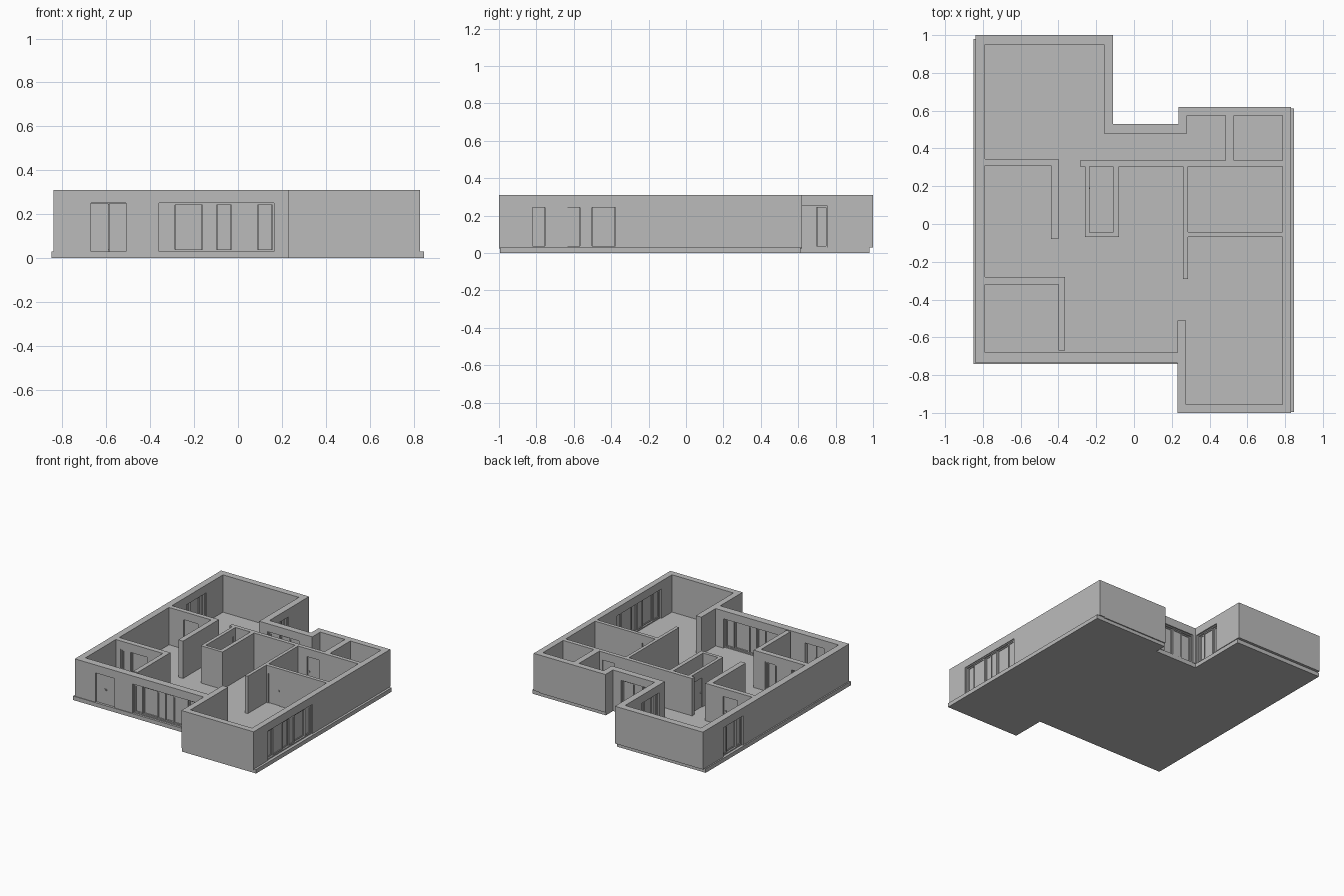
import bpy, bmesh

if "Cube" in bpy.data.objects:
    bpy.data.objects.remove(bpy.data.objects["Cube"])

TOP, FLOOR, HEAD = 0.31, 0.03, 0.25   # wall top, floor level, opening head

grey = bpy.data.materials.new("plaster_grey")
grey.diffuse_color = (0.5, 0.5, 0.5, 1)
grey.use_nodes = True
grey.node_tree.nodes["Principled BSDF"].inputs["Base Color"].default_value = grey.diffuse_color


def add_box(bm, axis, a0, a1, c0, c1, z0, z1):
    """Box running a0..a1 along the axis, c0..c1 across it."""
    def pt(a, c, z):
        return (a, c, z) if axis == 'x' else (c, a, z)
    v = [bm.verts.new(pt(a, c, z)) for z in (z0, z1)
         for a, c in ((a0, c0), (a1, c0), (a1, c1), (a0, c1))]
    for f in ((0, 1, 2, 3), (4, 5, 6, 7), (0, 1, 5, 4),
              (1, 2, 6, 5), (2, 3, 7, 6), (3, 0, 4, 7)):
        bm.faces.new([v[i] for i in f])


def finish(bm, name):
    bmesh.ops.recalc_face_normals(bm, faces=bm.faces)
    me = bpy.data.meshes.new(name)
    bm.to_mesh(me)
    bm.free()
    me.materials.append(grey)
    ob = bpy.data.objects.new(name, me)
    bpy.context.collection.objects.link(ob)
    return ob


def wall(name, axis, a0, a1, c0, c1, openings=(), base=FLOOR):
    """Straight wall with openings (start, end): piers plus lintels."""
    bm = bmesh.new()
    pos = a0
    for o0, o1 in openings:
        add_box(bm, axis, pos, o0, c0, c1, base, TOP)
        add_box(bm, axis, o0, o1, c0, c1, HEAD, TOP)
        if base < FLOOR:
            add_box(bm, axis, o0, o1, c0, c1, base, FLOOR)
        pos = o1
    add_box(bm, axis, pos, a1, c0, c1, base, TOP)
    finish(bm, name)


def ring(bm, axis, a0, a1, c0, c1, z0, z1, w):
    """Rectangular frame made of four bars."""
    add_box(bm, axis, a0, a0 + w, c0, c1, z0, z1)
    add_box(bm, axis, a1 - w, a1, c0, c1, z0, z1)
    add_box(bm, axis, a0 + w, a1 - w, c0, c1, z0, z0 + w)
    add_box(bm, axis, a0 + w, a1 - w, c0, c1, z1 - w, z1)


def window(name, axis, a0, a1, c, shares):
    """Outer frame and a row of framed, glazed panels, alternately stepped."""
    bm = bmesh.new()
    ring(bm, axis, a0, a1, c - 0.014, c + 0.014, FLOOR, HEAD, 0.008)
    pos, unit = a0 + 0.008, (a1 - a0 - 0.016) / sum(shares)
    for i, s in enumerate(shares):
        end = pos + s * unit
        d = c + (0.004 if i % 2 else -0.004)
        ring(bm, axis, pos + 0.001, end - 0.001, d - 0.006, d + 0.006,
             FLOOR + 0.008, HEAD - 0.008, 0.008)
        add_box(bm, axis, pos + 0.009, end - 0.009, d - 0.001, d + 0.001,
                FLOOR + 0.016, HEAD - 0.016)
        pos = end
    finish(bm, name)


def door(name, axis, a0, a1, c, handles, leaves=1):
    """Door leaves with small lever handles on both faces."""
    bm = bmesh.new()
    w = (a1 - a0) / leaves
    for i in range(leaves):
        add_box(bm, axis, a0 + i * w + 0.001, a0 + (i + 1) * w - 0.001,
                c - 0.007, c + 0.007, FLOOR, HEAD - 0.001)
    for h in handles:
        add_box(bm, axis, h - 0.004, h + 0.004, c - 0.013, c + 0.013, 0.135, 0.145)
    finish(bm, name)


# Floor slab: outline extruded up
bm = bmesh.new()
outline = [(-0.85, -0.74), (0.23, -0.74), (0.23, -0.995), (0.847, -0.995),
           (0.847, 0.612), (0.237, 0.612), (0.237, 0.525), (-0.115, 0.525),
           (-0.115, 0.98), (-0.85, 0.98)]
face = bm.faces.new([bm.verts.new((x, y, 0)) for x, y in outline])
ext = bmesh.ops.extrude_face_region(bm, geom=[face])
bmesh.ops.translate(bm, vec=(0, 0, FLOOR),
                    verts=[e for e in ext['geom'] if isinstance(e, bmesh.types.BMVert)])
finish(bm, "floor_slab")

# Outer walls
wall("front_wall", 'x', -0.84, 0.23, -0.735, -0.68, [(-0.67, -0.51), (-0.36, 0.165)], 0.004)
wall("front_wing_side_wall", 'y', -1.0, -0.51, 0.23, 0.275)
wall("front_wing_wall", 'x', 0.275, 0.83, -1.0, -0.955, base=0.025)
wall("right_wall", 'y', -0.955, 0.62, 0.785, 0.83, [(-0.83, -0.305)])
wall("back_right_wall", 'x', 0.235, 0.785, 0.575, 0.62, base=0.025)
wall("recess_right_wall", 'y', 0.48, 0.575, 0.235, 0.28)
wall("recess_back_wall", 'x', -0.11, 0.235, 0.48, 0.53, [(-0.09, 0.17)])
wall("recess_left_wall", 'y', 0.48, 1.0, -0.16, -0.11, [(0.545, 0.757)])
wall("back_left_wall", 'x', -0.84, -0.16, 0.95, 1.0)
wall("left_wall", 'y', -0.68, 0.95, -0.84, -0.79, [(0.52, 0.757)])

# Inner walls
wall("rear_left_room_wall", 'x', -0.79, -0.40, 0.31, 0.345, [(-0.67, -0.55)])
wall("left_hall_wall", 'y', -0.08, 0.31, -0.44, -0.40)
wall("rear_hall_wall", 'x', -0.285, 0.785, 0.305, 0.335, [(0.36, 0.46)])
wall("closet_left_wall", 'y', -0.07, 0.305, -0.26, -0.235, [(0.18, 0.28)])
wall("closet_front_wall", 'x', -0.235, -0.11, -0.07, -0.045)
wall("closet_right_wall", 'y', -0.07, 0.305, -0.11, -0.08)
wall("right_hall_wall", 'y', -0.29, 0.305, 0.26, 0.285)
wall("right_room_wall", 'x', 0.285, 0.785, -0.07, -0.043, [(0.30, 0.395)])
wall("rear_right_partition", 'y', 0.335, 0.575, 0.485, 0.53)
wall("front_left_room_wall", 'x', -0.79, -0.40, -0.32, -0.28, [(-0.75, -0.46)])
wall("front_left_partition", 'y', -0.67, -0.28, -0.40, -0.365)

# Windows
six = (0.65, 1.2, 0.65, 0.65, 1.2, 0.65)
window("front_window", 'x', -0.36, 0.165, -0.71, six)
window("right_window", 'y', -0.83, -0.305, 0.81, six)
window("recess_back_window", 'x', -0.09, 0.17, 0.505, (1, 1, 1))
window("recess_left_window", 'y', 0.545, 0.757, -0.135, (1, 2, 1))
window("left_window", 'y', 0.52, 0.757, -0.815, (1, 2, 1))
window("front_left_room_window", 'x', -0.75, -0.46, -0.30, (1, 2, 1))

# Doors
door("front_door", 'x', -0.67, -0.51, -0.715, (-0.596, -0.584), 2)
door("rear_left_door", 'x', -0.67, -0.55, 0.328, (-0.565,))
door("rear_right_door", 'x', 0.36, 0.46, 0.32, (0.375,))
door("closet_door", 'y', 0.18, 0.28, -0.247, (0.19,))
door("right_room_door", 'x', 0.30, 0.395, -0.057, (0.385,))
